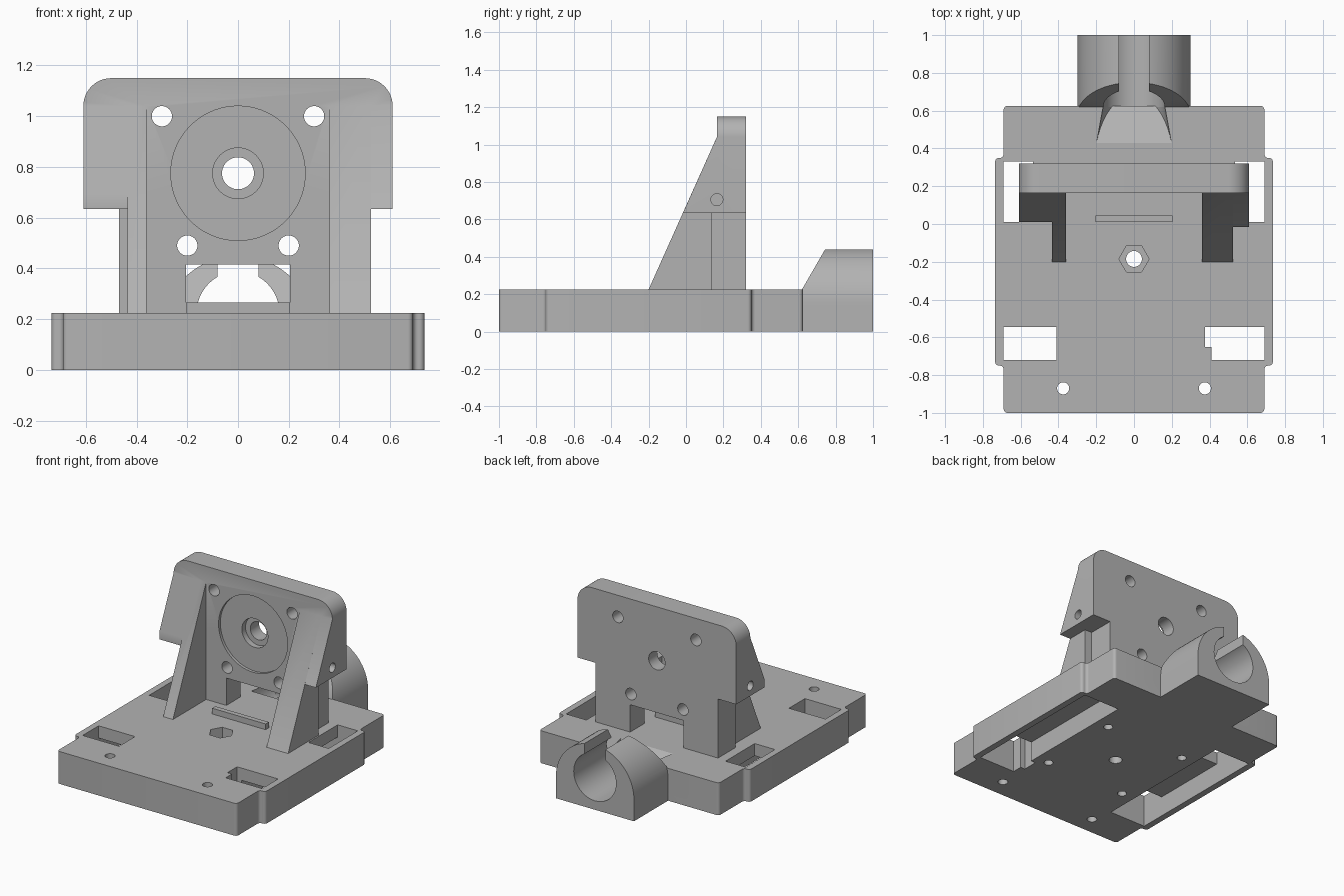
import bpy, bmesh
from math import sin, cos, pi, radians
from mathutils import Vector

cube = bpy.data.objects.get("Cube")
if cube:
    bpy.data.objects.remove(cube, do_unlink=True)

grey = bpy.data.materials.new("matte_grey")
grey.use_nodes = True
grey.diffuse_color = (0.45, 0.45, 0.45, 1)
grey.node_tree.nodes["Principled BSDF"].inputs["Base Color"].default_value = (0.45, 0.45, 0.45, 1)

# Where a profile point (p, q) at depth d lands for each extrusion axis
PLACE = {
    "x": lambda p, q, d: (d, p, q),
    "y": lambda p, q, d: (p, d, q),
    "z": lambda p, q, d: (p, q, d),
}


def add_object(name, bm):
    bmesh.ops.recalc_face_normals(bm, faces=bm.faces)
    mesh = bpy.data.meshes.new(name)
    bm.to_mesh(mesh)
    bm.free()
    mesh.materials.append(grey)
    obj = bpy.data.objects.new(name, mesh)
    bpy.context.collection.objects.link(obj)
    return obj


def prism(name, axis, points, start, end, rounding=0, end_points=None):
    """Extrude a profile along an axis, optionally rounding the long edges."""
    bm = bmesh.new()
    near = [bm.verts.new(PLACE[axis](p, q, start)) for p, q in points]
    far = [bm.verts.new(PLACE[axis](p, q, end)) for p, q in end_points or points]
    bm.faces.new(near)
    bm.faces.new(far)
    for i in range(len(near)):
        j = (i + 1) % len(near)
        bm.faces.new((near[i], near[j], far[j], far[i]))
    if rounding:
        edges = [bm.edges.get((a, b)) for a, b in zip(near, far)]
        bmesh.ops.bevel(bm, geom=edges, offset=rounding, segments=5,
                        profile=0.5, affect="EDGES")
    return add_object(name, bm)


def box(name, x0, x1, y0, y1, z0, z1):
    return prism(name, "z", [(x0, y0), (x1, y0), (x1, y1), (x0, y1)], z0, z1)


def arc(cx, cy, r, a0, a1, steps):
    angles = [radians(a0 + (a1 - a0) * i / steps) for i in range(steps + 1)]
    return [(cx + r * cos(a), cy + r * sin(a)) for a in angles]


def rod(axis, cx, cy, r, start, end, sides=40):
    return prism("cutter", axis, arc(cx, cy, r, 0, 360, sides)[:-1], start, end)


def combine(obj, others, operation="DIFFERENCE"):
    for other in others:
        mod = obj.modifiers.new("combine", "BOOLEAN")
        mod.operation = operation
        mod.solver = "EXACT"
        mod.object = other
        bpy.context.view_layer.objects.active = obj
        bpy.ops.object.modifier_apply(modifier=mod.name)
        bpy.data.objects.remove(other, do_unlink=True)


TOP = 0.225

# Base plate with wider flanks
half = [(0.69, -1), (0.69, -0.75), (0.735, -0.75), (0.735, 0.35), (0.69, 0.35), (0.69, 0.625)]
base = prism("base_plate", "z", half + [(-x, y) for x, y in reversed(half)], 0, TOP, 0.02)
cuts = []
for s in (-1, 1):
    # Side channels underneath, opening through windows at both ends
    cuts += [
        box("cutter", s * 0.41, s * 0.69, -0.72, 0.33, -0.1, 0.14),
        box("cutter", s * 0.41, s * 0.69, -0.72, -0.545, -0.1, 0.4),
        box("cutter", s * 0.535, s * 0.69, 0.01, 0.33, -0.1, 0.4),
        rod("z", s * 0.375, -0.87, 0.032, -0.1, 0.4),
        rod("z", s * 0.31, -0.49, 0.03, -0.1, 0.12),
        rod("z", s * 0.31, 0.11, 0.03, -0.1, 0.2),
    ]
cuts += [
    box("cutter", 0.375, 0.45, -0.65, -0.545, -0.1, 0.4),
    rod("z", 0, -0.185, 0.08, 0.12, 0.4, 6),
    rod("z", 0, -0.185, 0.042, -0.1, 0.4),
]
# Flared ramp leading into the rod holder
flare = prism("cutter", "y", arc(0, TOP, 0.2, 0, 360, 48)[:-1], 0.42, 0.64,
              end_points=arc(0, TOP, 0.16, 0, 360, 48)[:-1])
bm = bmesh.new()
bm.from_mesh(flare.data)
cut = bmesh.ops.bisect_plane(bm, geom=bm.verts[:] + bm.edges[:] + bm.faces[:],
                             plane_co=Vector((0, 0.43, TOP)),
                             plane_no=Vector((0, 0.6, 1)), clear_inner=True)
bmesh.ops.holes_fill(bm, edges=[e for e in bm.edges if e.is_boundary])
bmesh.ops.recalc_face_normals(bm, faces=bm.faces)
bm.to_mesh(flare.data)
bm.free()
combine(base, cuts + [flare])

# Low slat in front of the upright
box("slat", -0.205, 0.205, 0.01, 0.045, TOP - 0.02, 0.265)

# Upright motor plate
right_edge = [(0.47, TOP - 0.01), (0.47, 0.635), (0.61, 0.635)] + arc(0.5, 1.04, 0.11, 0, 90, 12)
upright = prism("upright_plate", "y",
                right_edge + [(-x, z) for x, z in reversed(right_edge)], 0.165, 0.32)

# Sloping gussets and their wings
slope = [(-0.2, TOP), (0.165, 1.04), (0.25, 1.04), (0.25, 0.635), (0.135, 0.635), (0.135, TOP)]
left_wing = [(-0.016, 0.635), (0.165, 1.04), (0.25, 1.04), (0.25, 0.635)]
right_wing = [(0.01, 0.635), (0.01, 0.694)] + left_wing[1:]
combine(upright, [
    prism("gusset", "x", slope, 0.36, 0.525),
    prism("gusset", "x", slope, -0.36, -0.435),
    prism("wing", "x", left_wing, 0.5, 0.61),
    prism("wing", "x", right_wing, -0.4, -0.61),
    box("post", 0.36, 0.47, 0.13, 0.2, TOP - 0.01, 0.7),
    box("post", -0.47, -0.36, 0.13, 0.2, TOP - 0.01, 0.7),
], "UNION")

# Doorway, motor seat and screw holes
cuts = [
    box("cutter", -0.205, 0.205, 0, 0.5, 0, 0.415),
    rod("y", 0, 0.775, 0.265, 0.1, 0.185, 72),
    rod("y", 0, 0.775, 0.1, 0.1, 0.225, 48),
    rod("y", 0, 0.775, 0.063, 0.1, 0.5),
]
for s in (-1, 1):
    cuts += [
        rod("y", s * 0.3, 1, 0.04, 0.1, 0.5),
        rod("y", s * 0.2, 0.49, 0.04, 0.1, 0.5),
        rod("x", 0.165, 0.705, 0.032, s * 0.45, s * 0.7),
    ]
combine(upright, cuts)

# Rod holder with sloped front, bore and clip slot
holder = prism("rod_holder", "y", [(-0.3, 0), (0.3, 0)] + arc(0, 0.15, 0.3, 0, 180, 40), 0.62, 1)
combine(holder, [
    prism("cutter", "x", [(0.5, 0.018), (0.62, TOP), (0.8, 0.537), (0.5, 0.537)], -0.5, 0.5),
    rod("y", 0, TOP, 0.163, 0.5, 1.1, 48),
    box("cutter", -0.08, 0.08, 0.5, 1.1, TOP, 0.6),
])

# Smooth the round surfaces, keep the edges crisp
for obj in bpy.context.scene.objects:
    if obj.type == "MESH":
        bpy.ops.object.select_all(action="DESELECT")
        obj.select_set(True)
        bpy.context.view_layer.objects.active = obj
        bpy.ops.object.shade_smooth_by_angle(angle=radians(30))
